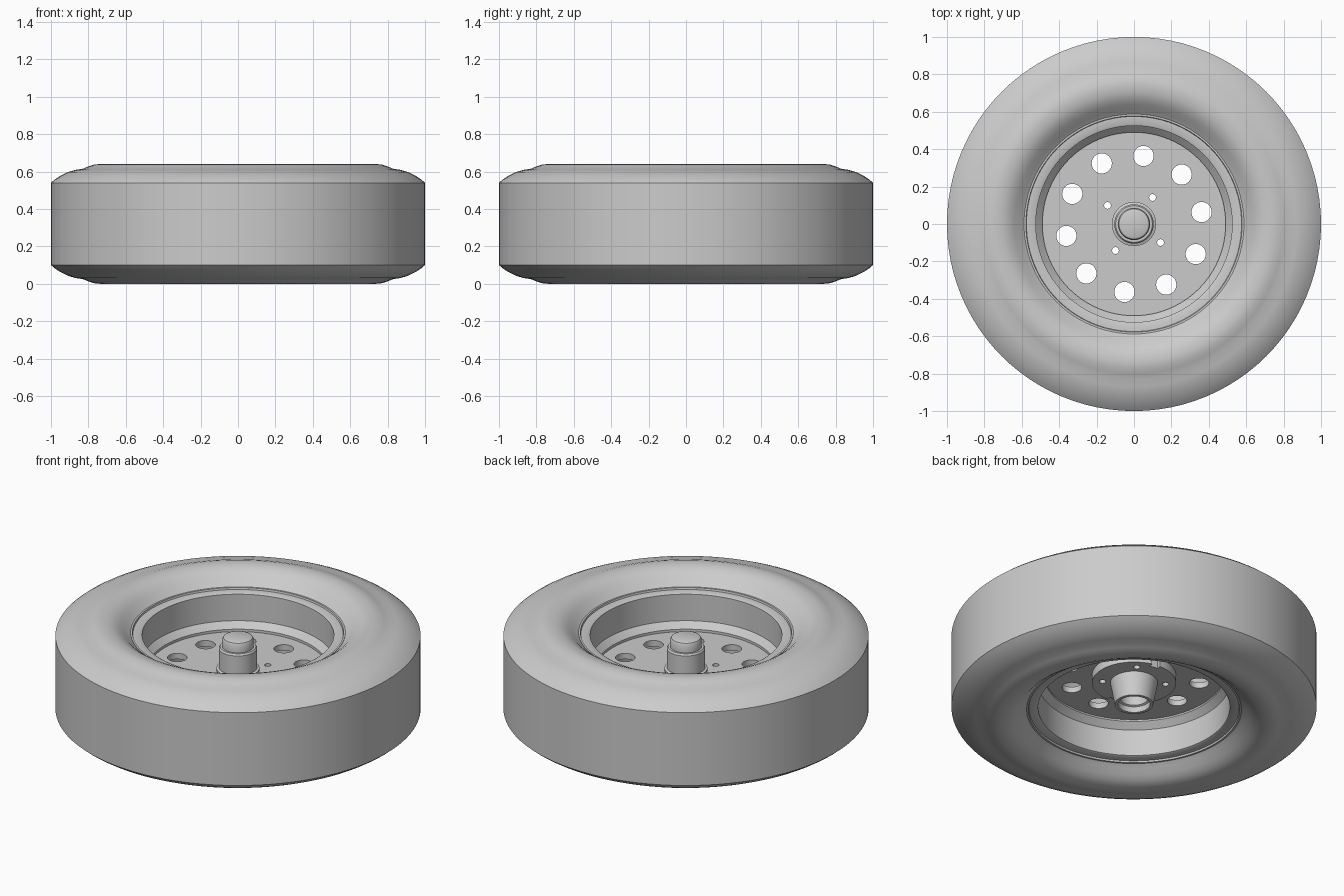
import bpy, bmesh
from math import radians, cos, sin, pi
from mathutils import Matrix

old = bpy.data.objects.get("Cube")
if old:
    bpy.data.objects.remove(old, do_unlink=True)

MID = 0.32        # mid plane of the wheel
SEGMENTS = 96

grey = bpy.data.materials.new("plain grey")
grey.use_nodes = True
GREY = (0.6, 0.6, 0.6, 1)
grey.diffuse_color = GREY
grey.node_tree.nodes["Principled BSDF"].inputs["Base Color"].default_value = GREY


def add_object(name, bm):
    mesh = bpy.data.meshes.new(name)
    bm.to_mesh(mesh)
    bm.free()
    mesh.materials.append(grey)
    obj = bpy.data.objects.new(name, mesh)
    bpy.context.collection.objects.link(obj)
    return obj


def lathe(name, profile):
    """Spin a closed (radius, height) profile around the z axis."""
    bm = bmesh.new()
    verts = [bm.verts.new((r, 0, z)) for r, z in profile]
    edges = [bm.edges.new((a, b)) for a, b in zip(verts, verts[1:] + verts[:1])]
    bmesh.ops.spin(bm, geom=verts + edges, cent=(0, 0, 0), axis=(0, 0, 1),
                   angle=2 * pi, steps=SEGMENTS, use_duplicate=False)
    bmesh.ops.remove_doubles(bm, verts=bm.verts, dist=1e-5)
    bmesh.ops.recalc_face_normals(bm, faces=bm.faces)
    return add_object(name, bm)


def mirrored(half):
    """Add the reflection of a half profile about the mid plane."""
    return half + [(r, 2 * MID - z) for r, z in reversed(half)]


def select(obj):
    bpy.ops.object.select_all(action="DESELECT")
    obj.select_set(True)
    bpy.context.view_layer.objects.active = obj


def smooth(obj, angle=30):
    select(obj)
    bpy.ops.object.shade_smooth_by_angle(angle=radians(angle))


def cut(obj, bm):
    """Subtract a cutter mesh and throw the cutter away."""
    cutter = add_object("cutter", bm)
    cutter.hide_render = True
    mod = obj.modifiers.new("cut", "BOOLEAN")
    mod.operation, mod.solver, mod.object = "DIFFERENCE", "EXACT", cutter
    select(obj)
    bpy.ops.object.modifier_apply(modifier=mod.name)
    bpy.data.objects.remove(cutter, do_unlink=True)


def hole_ring(bm, count, ring_radius, hole_radius, start):
    for i in range(count):
        a = radians(start) + 2 * pi * i / count
        place = Matrix.Translation((ring_radius * cos(a), ring_radius * sin(a), MID))
        bmesh.ops.create_cone(bm, cap_ends=True, segments=32, radius1=hole_radius,
                              radius2=hole_radius, depth=0.4, matrix=place)


# Tyre: flat tread, rounded shoulders and raised sidewall ring
tyre = lathe("tyre", mirrored([
    (0.57, 0.545), (0.585, 0.555), (0.61, 0.575), (0.64, 0.603), (0.67, 0.623),
    (0.70, 0.635), (0.74, 0.64), (0.77, 0.637), (0.80, 0.627), (0.83, 0.615),
    (0.87, 0.609), (0.91, 0.597), (0.95, 0.577), (0.98, 0.557), (1.0, 0.54)]))
smooth(tyre)

# Rim: lips, barrel walls and the sloped seat of the disc
rim = lathe("rim", mirrored([
    (0.49, 0.35), (0.525, 0.385), (0.525, 0.545), (0.535, 0.55), (0.575, 0.55),
    (0.578, 0.56), (0.588, 0.56), (0.588, 0.53), (0.56, 0.52)]))
smooth(rim)

# Wheel disc with a ring of large holes and four bolt holes
disc = lathe("wheel_disc", [(0, 0.30), (0, 0.335), (0.5, 0.335), (0.5, 0.30)])
holes = bmesh.new()
hole_ring(holes, 10, 0.367, 0.054, 10)
hole_ring(holes, 4, 0.173, 0.018, 55)
cut(disc, holes)
smooth(disc)

# Flange under the disc, with bolt holes and two opposite notches
flange = lathe("hub_flange", [(0, 0.25), (0, 0.302), (0.23, 0.302), (0.23, 0.25)])
holes = bmesh.new()
hole_ring(holes, 4, 0.173, 0.018, 55)
for turn in (82, 262):
    place = (Matrix.Rotation(radians(turn), 4, "Z")
             @ Matrix.Translation((0.23, 0, 0.25)) @ Matrix.Diagonal((0.05, 0.05, 0.2, 1)))
    bmesh.ops.create_cube(holes, size=1, matrix=place)
cut(flange, holes)
smooth(flange)

# Hub: capped post above, tapered and bored sleeve below
hub = lathe("hub", [
    (0, 0.535), (0.068, 0.535), (0.08, 0.53), (0.086, 0.518), (0.086, 0.475),
    (0.098, 0.475), (0.105, 0.465), (0.105, 0.35), (0.118, 0.345), (0.118, 0.27),
    (0.13, 0.25), (0.105, 0.115), (0.088, 0.115), (0.088, 0.15), (0.078, 0.155),
    (0.078, 0.21), (0, 0.21)])
smooth(hub)
